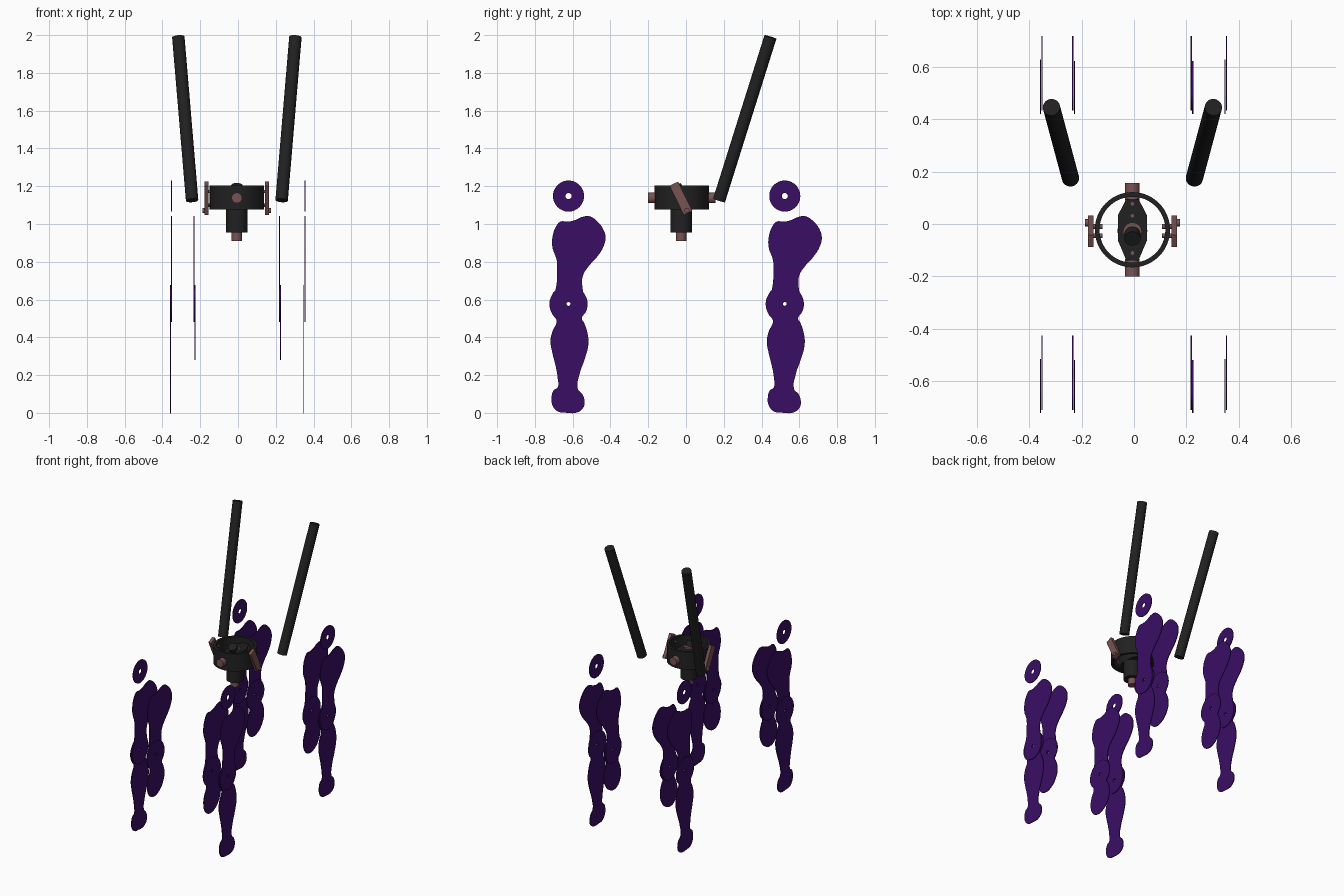
import bpy, bmesh, math
from mathutils import Vector

if "Cube" in bpy.data.objects:
    bpy.data.objects.remove(bpy.data.objects["Cube"])


def material(name, rgb):
    m = bpy.data.materials.new(name)
    m.diffuse_color = (*rgb, 1)
    m.use_nodes = True
    m.node_tree.nodes["Principled BSDF"].inputs["Base Color"].default_value = m.diffuse_color
    return m


PURPLE = material("deep purple", (0.042, 0.004, 0.13))
BLACK = material("soft black", (0.014, 0.015, 0.014))
PINK = material("dusty pink", (0.19, 0.088, 0.085))
CX, CY = -0.006, -0.022          # centre of the hub assembly


def finish(name, mat):
    ob = bpy.context.object
    ob.name = name
    ob.data.materials.clear()
    ob.data.materials.append(mat)
    bpy.ops.object.shade_smooth_by_angle(angle=math.radians(35))
    return ob


def rod(name, a, b, r, mat, sides=32):
    a, b = Vector(a), Vector(b)
    d = b - a
    bpy.ops.mesh.primitive_cylinder_add(
        vertices=sides, radius=r, depth=d.length, location=(a + b) / 2,
        rotation=d.to_track_quat('Z', 'Y').to_euler())
    return finish(name, mat)


def plate(name, x, y, outline, holes, thick=0.005):
    """Thin smooth-edged panel in the YZ plane; holes are (z, radius)."""
    cu = bpy.data.curves.new(name, 'CURVE')
    cu.dimensions, cu.fill_mode = '2D', 'BOTH'
    cu.extrude, cu.resolution_u = thick / 2, 5
    rings = [outline]
    for z, r in holes:
        rings.append([(r * math.cos(i * math.pi / 4), z + r * math.sin(i * math.pi / 4))
                      for i in range(8)])
    for pts in rings:
        sp = cu.splines.new('BEZIER')
        sp.bezier_points.add(len(pts) - 1)
        sp.use_cyclic_u = True
        for p, (u, v) in zip(sp.bezier_points, pts):
            p.co = (u, v, 0)
            p.handle_left_type = p.handle_right_type = 'AUTO'
    ob = bpy.data.objects.new(name, cu)
    bpy.context.collection.objects.link(ob)
    ob.location = (x, y, 0)
    ob.rotation_euler = (math.pi / 2, 0, math.pi / 2)
    bpy.ops.object.select_all(action='DESELECT')
    ob.select_set(True)
    bpy.context.view_layer.objects.active = ob
    bpy.ops.object.convert(target='MESH')
    return finish(name, PURPLE)


# Leg panel outlines, measured from the knee line
THIGH = [(-.042, 1.013), (-.005, 1.012), (.032, 1.02), (.074, 1.038), (.11, 1.041),
         (.153, 1.013), (.185, .97), (.196, .93), (.185, .88), (.153, .828),
         (.11, .78), (.076, .725), (.075, .655), (.088, .60), (.08, .535),
         (.045, .492), (0, .48), (-.045, .492), (-.08, .535), (-.088, .60),
         (-.068, .655), (-.06, .76), (-.063, .81), (-.085, .875), (-.085, .93),
         (-.063, .992)]
KNEE = [(-.09, .62), (-.055, .661), (0, .677), (.055, .661), (.09, .62),
        (.101, .577), (.092, .535), (.07, .50)]
SHIN = KNEE + [(.082, .478), (.102, .415), (.105, .36), (.085, .283), (.058, .204),
               (.05, .125), (.074, .098), (.085, .06), (.079, .029), (.048, .003),
               (-.016, .001), (-.058, .008), (-.085, .04), (-.09, .082), (-.079, .119),
               (-.058, .135), (-.058, .188), (-.069, .251), (-.085, .315),
               (-.095, .378), (-.085, .431), (-.063, .489), (-.085, .521), (-.101, .57)]
CALF = KNEE + [(.082, .478), (.1, .41), (.085, .35), (.035, .295), (-.03, .281),
               (-.075, .31), (-.095, .378), (-.085, .431), (-.063, .489),
               (-.085, .521), (-.101, .57)]
DISC = [(.082 * math.cos(i * math.pi / 6), 1.148 + .082 * math.sin(i * math.pi / 6))
        for i in range(12)]
PIN = [(.577, .01)]

# Four legs, each an outer and an inner pair of panels
for row, y in (("front", -.622), ("rear", .523)):
    for side, outer, inner in (("left", -.352, -.234), ("right", .354, .219)):
        tag = f"{row}_{side}"
        plate(tag + "_outer_thigh", outer, y, THIGH, PIN)
        plate(tag + "_outer_shin", outer - .006, y, SHIN, PIN)
        plate(tag + "_hip_disc", outer, y, DISC, [(1.148, .016)])
        plate(tag + "_inner_thigh", inner, y, THIGH, PIN)
        plate(tag + "_inner_calf", inner + .006, y, CALF, PIN)

# Two slanted tubes
for side, s in (("left", -1), ("right", 1)):
    rod(side + "_tube", (CX + s * .237, .175, 1.125), (CX + s * .31, .447, 1.99), .033, BLACK)

# Open ring around the hub
bm = bmesh.new()
N = 64
loops = []
for r, z in ((.144, 1.077), (.144, 1.204), (.126, 1.204), (.126, 1.077)):
    loops.append([bm.verts.new((CX + r * math.cos(2 * math.pi * i / N),
                                CY + r * math.sin(2 * math.pi * i / N), z)) for i in range(N)])
for k in range(4):
    a, b = loops[k], loops[(k + 1) % 4]
    for i in range(N):
        j = (i + 1) % N
        bm.faces.new((a[i], a[j], b[j], b[i]))
bmesh.ops.recalc_face_normals(bm, faces=bm.faces)


def mesh_object(name, bm, mat):
    me = bpy.data.meshes.new(name)
    bm.to_mesh(me)
    bm.free()
    ob = bpy.data.objects.new(name, me)
    bpy.context.collection.objects.link(ob)
    bpy.ops.object.select_all(action='DESELECT')
    ob.select_set(True)
    bpy.context.view_layer.objects.active = ob
    return finish(name, mat)


mesh_object("ring", bm, BLACK)

# Faceted hub core
bm = bmesh.new()
core = [(.023, -.118), (.056, -.04), (.056, .055), (.023, .118),
        (-.023, .118), (-.056, .055), (-.056, -.04), (-.023, -.118)]
face = bm.faces.new([bm.verts.new((CX + x, CY + y, 1.078)) for x, y in core])
top = bmesh.ops.extrude_face_region(bm, geom=[face])["geom"]
bmesh.ops.translate(bm, vec=(0, 0, .092), verts=[v for v in top if isinstance(v, bmesh.types.BMVert)])
bmesh.ops.recalc_face_normals(bm, faces=bm.faces)
mesh_object("hub_core", bm, BLACK)

# Neck and plug under the hub
rod("hub_neck", (CX, CY - .004, .955), (CX, CY - .004, 1.08), .057, BLACK)
rod("hub_plug", (CX, CY - .004, .91), (CX, CY - .004, .96), .028, PINK)

# Front and rear axle pins through the ring
for row, s in (("front", -1), ("rear", 1)):
    rod(row + "_axle", (CX, CY + s * .112, 1.138), (CX, CY + s * .179, 1.138), .028, PINK)

# Cap, knob and bolts on top of the hub
rod("hub_cap", (CX, CY - .008, 1.165), (CX, CY - .008, 1.182), .036, PINK)
rod("hub_knob", (CX, CY - .015, 1.17), (CX, CY - .034, 1.202), .031, BLACK)
for i, y in enumerate((.077, .031, -.111)):
    rod(f"hub_bolt_{i + 1}", (CX, y, 1.165), (CX, y, 1.175), .007, PINK, 16)

# Tilted side bars with prongs and an end boss
TILT = math.radians(26)
for side, s in (("left", -1), ("right", 1)):
    def on_bar(x, t):
        return (CX + s * x, CY - .005 - t * math.sin(TILT), 1.136 + t * math.cos(TILT))
    bpy.ops.mesh.primitive_cube_add(size=1, location=on_bar(.16, 0), rotation=(TILT, 0, 0))
    bar = bpy.context.object
    bar.scale = (.022, .05, .172)
    bpy.ops.object.transform_apply(location=False, rotation=False, scale=True)
    finish(side + "_bar", PINK)
    for i, t in enumerate((-.04, .04)):
        rod(f"{side}_prong_{i + 1}", on_bar(.155, t), on_bar(.114, t), .009, PINK, 16)
    rod(side + "_boss", on_bar(.165, -.072), on_bar(.182, -.072), .014, PINK, 16)
